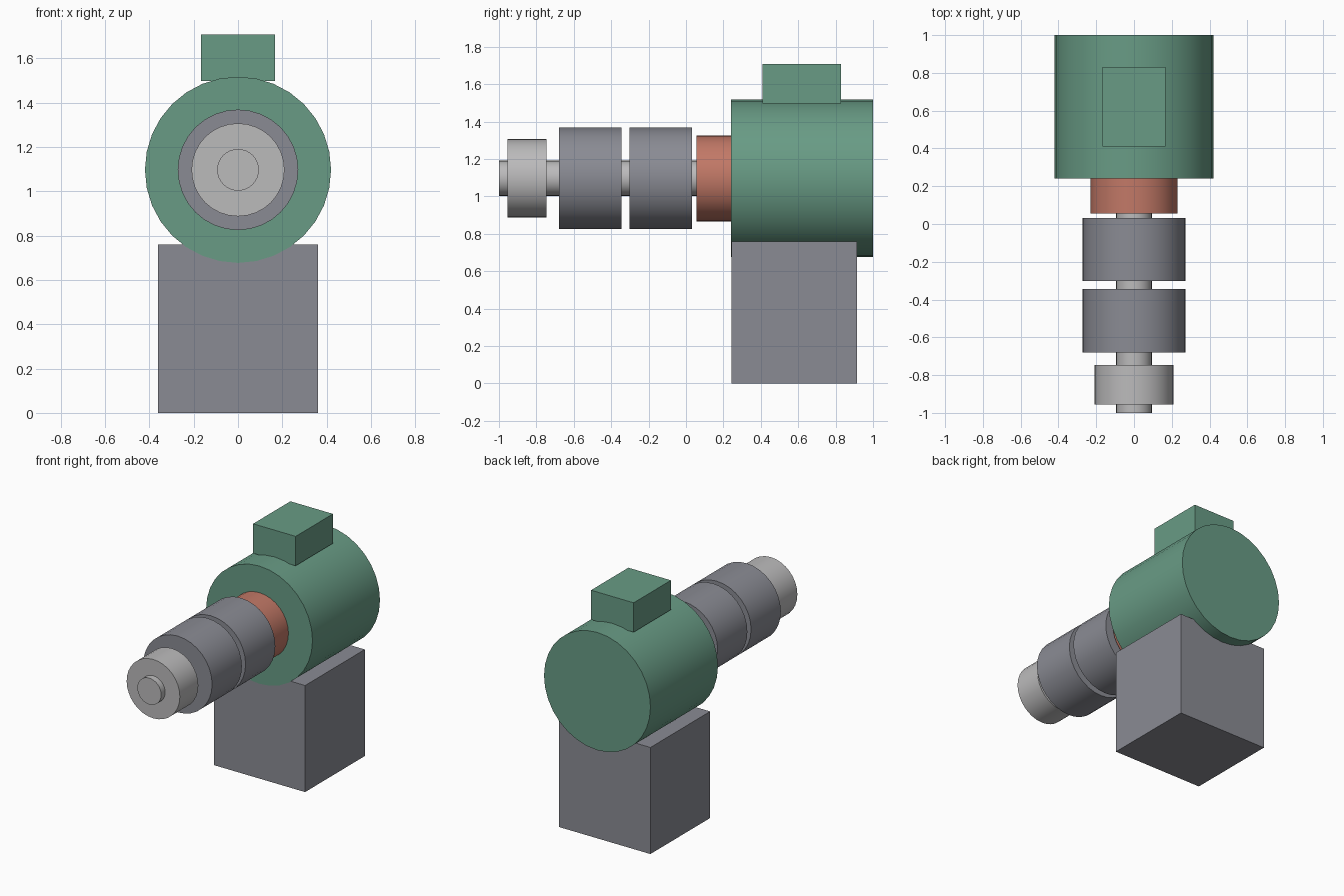
import bpy
import math

cube = bpy.data.objects.get("Cube")
if cube:
    bpy.data.objects.remove(cube, do_unlink=True)

AXIS_Z = 1.097  # height of the shaft centre line


def make_material(name, rgb):
    mat = bpy.data.materials.new(name)
    mat.use_nodes = True
    colour = (*rgb, 1.0)
    mat.diffuse_color = colour
    mat.node_tree.nodes["Principled BSDF"].inputs["Base Color"].default_value = colour
    return mat


green = make_material("motor green", (0.14, 0.33, 0.235))
grey = make_material("machine grey", (0.255, 0.26, 0.295))
steel = make_material("light steel", (0.50, 0.495, 0.50))
coral = make_material("coral red", (0.54, 0.19, 0.135))


def cylinder(name, radius, y0, y1, mat):
    """Cylinder lying along y on the shaft axis."""
    bpy.ops.mesh.primitive_cylinder_add(
        vertices=32, radius=radius, depth=y1 - y0,
        location=(0, (y0 + y1) / 2, AXIS_Z), rotation=(math.pi / 2, 0, 0))
    obj = bpy.context.object
    obj.name = name
    obj.data.materials.append(mat)
    bpy.ops.object.shade_smooth_by_angle(angle=math.radians(30))
    return obj


def box(name, half_x, y0, y1, z0, z1, mat):
    """Box centred on x, given by its y and z extents."""
    bpy.ops.mesh.primitive_cube_add(size=1, location=(0, (y0 + y1) / 2, (z0 + z1) / 2))
    obj = bpy.context.object
    obj.name = name
    obj.scale = (2 * half_x, y1 - y0, z1 - z0)
    bpy.ops.object.transform_apply(location=False, rotation=False, scale=True)
    obj.data.materials.append(mat)
    return obj


# Support and motor
box("pedestal", 0.36, 0.242, 0.915, 0.0, 0.76, grey)
cylinder("motor_body", 0.42, 0.24, 1.0, green)
box("terminal_box", 0.168, 0.41, 0.83, 1.498, 1.708, green)

# Drive line in front of the motor
cylinder("shaft", 0.094, -1.0, 0.25, steel)
cylinder("motor_collar", 0.23, 0.055, 0.242, coral)
for name, y0 in (("rear_coupling", -0.303), ("front_coupling", -0.68)):
    cylinder(name, 0.272, y0, y0 + 0.335, grey)
cylinder("end_hub", 0.21, -0.955, -0.747, steel)
